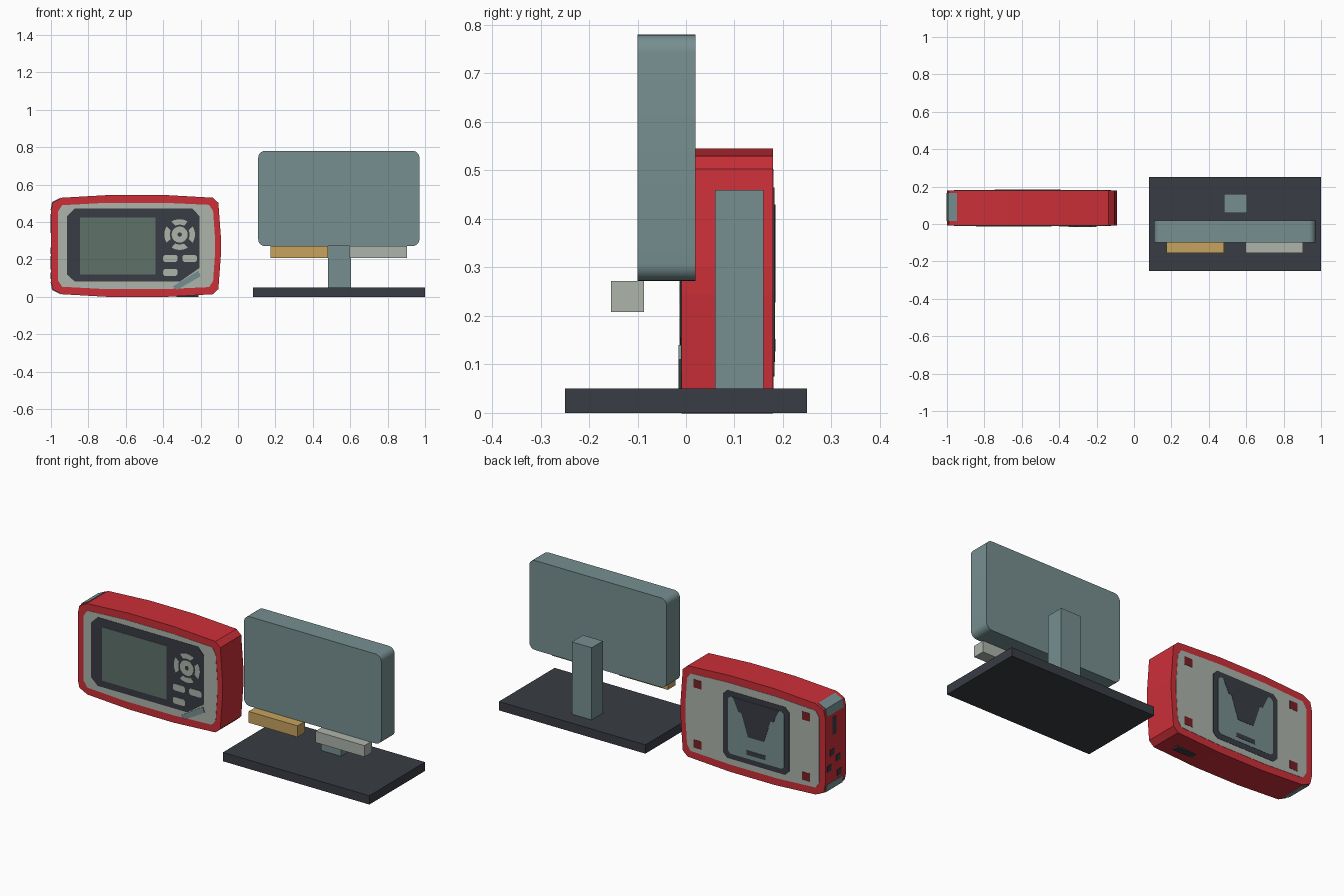
import bpy, bmesh, math

if "Cube" in bpy.data.objects:
    bpy.data.objects.remove(bpy.data.objects["Cube"], do_unlink=True)


def material(name, srgb):
    rgb = [((c / 255 + 0.055) / 1.055) ** 2.4 for c in srgb]
    m = bpy.data.materials.new(name)
    m.use_nodes = True
    m.diffuse_color = (*rgb, 1)
    m.node_tree.nodes["Principled BSDF"].inputs["Base Color"].default_value = (*rgb, 1)
    return m


RED = material("red", (204, 47, 56))
DARK_RED = material("dark red", (120, 32, 38))
TEAL = material("grey teal", (119, 143, 144))
GREY = material("light grey", (174, 180, 171))
DARK = material("charcoal", (56, 60, 67))
SCREEN = material("screen green", (94, 114, 106))
TAN = material("tan", (198, 163, 94))


def slab(name, pts, y0, y1, mat):
    """Extrude an x-z outline from y0 to y1."""
    bm = bmesh.new()
    face = bm.faces.new([bm.verts.new((x, y0, z)) for x, z in pts])
    grown = bmesh.ops.extrude_face_region(bm, geom=[face])
    verts = [g for g in grown["geom"] if isinstance(g, bmesh.types.BMVert)]
    bmesh.ops.translate(bm, verts=verts, vec=(0, y1 - y0, 0))
    bmesh.ops.recalc_face_normals(bm, faces=bm.faces)
    mesh = bpy.data.meshes.new(name)
    bm.to_mesh(mesh)
    bm.free()
    mesh.materials.append(mat)
    obj = bpy.data.objects.new(name, mesh)
    bpy.context.collection.objects.link(obj)
    return obj


def rect(x0, x1, z0, z1, r=0.0, steps=1):
    """Rectangle outline with chamfered (steps=1) or rounded corners."""
    if r == 0:
        return [(x0, z0), (x1, z0), (x1, z1), (x0, z1)]
    pts = []
    corners = [(x1 - r, z1 - r), (x0 + r, z1 - r), (x0 + r, z0 + r), (x1 - r, z0 + r)]
    for i, (cx, cz) in enumerate(corners):
        for s in range(steps + 1):
            a = math.pi / 2 * (i + s / steps)
            pts.append((cx + r * math.cos(a), cz + r * math.sin(a)))
    return pts


def arc(cx, cz, r, a0, a1, n):
    return [(cx + r * math.cos(math.radians(a0 + (a1 - a0) * i / n)),
             cz + r * math.sin(math.radians(a0 + (a1 - a0) * i / n))) for i in range(n + 1)]


def box(name, x0, x1, y0, y1, z0, z1, mat):
    return slab(name, rect(x0, x1, z0, z1), y0, y1, mat)


# Monitor on its stand
box("stand_base", 0.08, 1.0, -0.25, 0.25, 0, 0.05, DARK)
box("stand_post", 0.48, 0.605, 0.06, 0.16, 0.05, 0.46, TEAL)
monitor = slab("monitor_body", rect(0.108, 0.97, 0.272, 0.78, 0.036, 6), -0.1, 0.02, TEAL)
bpy.context.view_layer.objects.active = monitor
monitor.select_set(True)
bpy.ops.object.shade_smooth_by_angle()
box("left_clip", 0.175, 0.482, -0.155, -0.087, 0.208, 0.272, TAN)
box("right_clip", 0.595, 0.903, -0.155, -0.087, 0.208, 0.272, GREY)

# Handheld shell: gently bulging outline, mirrored top to bottom
MID = 0.272
upper = [(-0.09, 0.3), (-0.105, 0.503), (-0.135, 0.53), (-0.4, 0.545),
         (-0.68, 0.545), (-0.94, 0.53), (-0.99, 0.505), (-1.0, 0.46)]
outline = upper + [(x, 2 * MID - z) for x, z in reversed(upper)]
FRONT, BACK = -0.009, 0.179
slab("handheld_shell", outline, FRONT, BACK, RED)


def front(name, pts, layer, mat):
    slab(name, pts, FRONT + 0.001, FRONT - 0.0015 * layer, mat)


def back(name, pts, layer, mat):
    slab(name, pts, BACK - 0.001, BACK + 0.0015 * layer, mat)


# Front fascia
top_edge = [(-0.122, 0.3), (-0.133, 0.46), (-0.155, 0.492), (-0.4, 0.503),
            (-0.7, 0.503), (-0.94, 0.49), (-0.963, 0.455)]
panel = top_edge + [(x, 2 * MID - z) for x, z in reversed(top_edge)]
front("front_panel", panel, 1, GREY)
front("front_bezel", [(-0.915, 0.43), (-0.873, 0.472), (-0.243, 0.472), (-0.205, 0.43),
                      (-0.205, 0.155), (-0.31, 0.082), (-0.873, 0.082), (-0.915, 0.12)], 2, DARK)
front("display", rect(-0.846, -0.44, 0.12, 0.424), 3, SCREEN)
front("stylus", [(-0.35, 0.055), (-0.325, 0.038), (-0.2, 0.11), (-0.212, 0.14)], 4, TEAL)

# Direction pad and buttons
PX, PZ = -0.312, 0.333
for name, a in (("right", 0), ("up", 90), ("left", 180), ("down", 270)):
    ring = arc(PX, PZ, 0.082, a - 32, a + 32, 6) + arc(PX, PZ, 0.053, a + 26, a - 26, 6)
    front("pad_" + name, ring, 3, GREY)
front("pad_centre", arc(PX, PZ, 0.043, 0, 345, 23), 3, GREY)
front("pad_dot", arc(PX, PZ, 0.012, 0, 330, 11), 4, DARK)
for i, (x, z) in enumerate([(-0.4, 0.187), (-0.297, 0.187), (-0.4, 0.112)]):
    front(f"button_{i + 1}", rect(x, x + 0.077, z, z + 0.037, 0.008), 3, GREY)

# Back cover
back("back_panel", panel, 1, GREY)
back("back_frame", rect(-0.775, -0.36, 0.075, 0.46, 0.025), 2, DARK)
back("back_plate", rect(-0.745, -0.392, 0.105, 0.43, 0.015), 3, TEAL)
notch = [(0.145, 0.43), (0.11, 0.355), (0.092, 0.355), (0.05, 0.228)]
CX = -0.568
back("back_notch", [(CX + d, z) for d, z in notch] + [(CX - d, z) for d, z in reversed(notch)], 4, DARK)
back("back_slot", rect(CX - 0.06, CX + 0.06, 0.127, 0.152), 4, DARK)
for x in (-0.2, -0.88):
    for z in (0.1, 0.442):
        back("screw_cover", rect(x - 0.025, x + 0.025, z - 0.023, z + 0.023), 2, DARK_RED)

# Ports on the end and underside
for y, z, w, h in [(0.098, 0.392, 0.035, 0.1), (0.116, 0.247, 0.038, 0.035), (0.062, 0.2, 0.038, 0.035),
                   (0.143, 0.165, 0.038, 0.035), (0.054, 0.113, 0.038, 0.035)]:
    box("end_port", -1.002, -0.995, y - w / 2, y + w / 2, z - h / 2, z + h / 2, DARK)
for x, w in ((-0.27, 0.12), (-0.5, 0.05)):
    box("bottom_port", x - w / 2, x + w / 2, 0.05, 0.085, 0.0, 0.02, DARK)

# Corner strips at the top and bottom of the end
strip = [(-0.945, 0.531), (-0.992, 0.508), (-1.0, 0.465), (-0.98, 0.465), (-0.95, 0.515)]
for name, flip in (("upper_strip", False), ("lower_strip", True)):
    pts = [(x - 0.002, 2 * MID - z if flip else z) for x, z in strip]
    slab(name, pts, 0.015, 0.165, TEAL)
